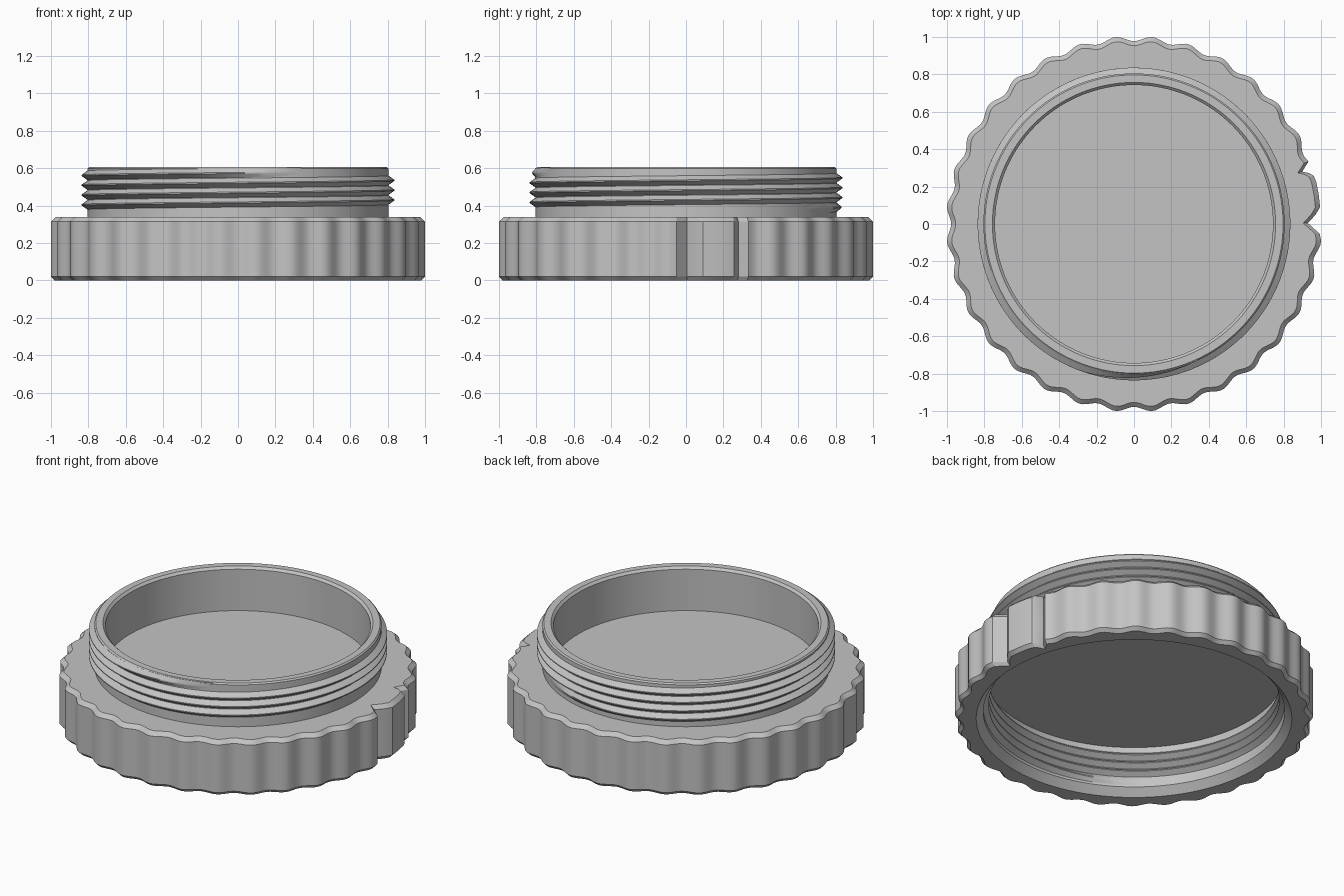
import bpy, bmesh
from math import pi, cos, sin, radians, degrees

cube = bpy.data.objects.get("Cube")
if cube:
    bpy.data.objects.remove(cube)

grey = bpy.data.materials.new("plain grey")
grey.use_nodes = True
COLOUR = (0.55, 0.55, 0.55, 1)
grey.diffuse_color = COLOUR
grey.node_tree.nodes["Principled BSDF"].inputs["Base Color"].default_value = COLOUR

LOBES = 32
PITCH = 0.0525

# Grip outline: wavy rim, with a notch and raised index tab on the left side
TAB = [(-3, 0.994), (0.3, 0.93), (3, 0.973), (5.2, 0.999), (9, 1.0), (13, 1.0),
       (15, 0.995), (16.2, 0.975), (17.3, 0.942), (19, 0.976)]


def wavy(angle):
    return 0.991 - 0.013 * cos(LOBES * angle)


outline = [(radians(d), r) for d, r in TAB]
STEPS = 384
for i in range(STEPS):
    a = 2 * pi * i / STEPS
    if degrees(a) > TAB[-1][0] + 0.5 and degrees(a) < 360 + TAB[0][0] - 0.5:
        outline.append((a, wavy(a)))


def finish(name, bm, angle):
    bmesh.ops.recalc_face_normals(bm, faces=bm.faces)
    mesh = bpy.data.meshes.new(name)
    bm.to_mesh(mesh)
    bm.free()
    mesh.materials.append(grey)
    obj = bpy.data.objects.new(name, mesh)
    bpy.context.collection.objects.link(obj)
    bpy.ops.object.select_all(action='DESELECT')
    obj.select_set(True)
    bpy.context.view_layer.objects.active = obj
    bpy.ops.object.shade_smooth_by_angle(angle=radians(angle))
    return obj


def bridge(bm, a, b, closed):
    n = len(a)
    for i in range(n if closed else n - 1):
        j = (i + 1) % n
        bm.faces.new((a[i], a[j], b[j], b[i]))


# Body profile: (grip, radius or inset, height), from under the floor to above it
PROFILE = [
    (False, 0.845, 0.30), (False, 0.845, 0.045), (False, 0.885, 0.0),
    (True, 0.02, 0.0), (True, 0.0, 0.02), (True, 0.0, 0.315), (True, 0.025, 0.338),
    (False, 0.805, 0.338), (False, 0.805, 0.597), (False, 0.797, 0.605),
    (False, 0.757, 0.605), (False, 0.743, 0.591), (False, 0.743, 0.335),
]


def make_body():
    bm = bmesh.new()
    rings = []
    for grip, value, z in PROFILE:
        ring = []
        for a, r in outline:
            radius = r - value if grip else value
            ring.append(bm.verts.new((radius * cos(a), radius * sin(a), z)))
        rings.append(ring)
    for low, high in zip(rings, rings[1:]):
        bridge(bm, low, high, True)
    bm.faces.new(rings[0])
    bm.faces.new(rings[-1])
    return finish("cap_body", bm, 28)


def make_thread(name, root, crest, z_zero, z_start, z_end):
    """Helical ridge whose ends fade into the wall."""
    bm = bmesh.new()
    turns = (z_end - z_start) / PITCH
    count = int(turns * 128)
    first = (z_start - z_zero) / PITCH * 2 * pi
    back = root - 0.3 * (crest - root)
    half = PITCH * 0.49
    sections = []
    for i in range(count + 1):
        t = turns * i / count
        a = first + 2 * pi * t
        z = z_start + PITCH * t
        fade = max(0.02, min(1, t * 8, (turns - t) * 8))
        tip = root + (crest - root) * fade
        section = [(back, -half), (root, -half), (tip, -0.003),
                   (tip, 0.003), (root, half), (back, half)]
        sections.append([bm.verts.new((r * cos(a), r * sin(a), z + dz))
                         for r, dz in section])
    for s, t in zip(sections, sections[1:]):
        bridge(bm, s, t, True)
    bm.faces.new(sections[0])
    bm.faces.new(sections[-1])
    return finish(name, bm, 25)


make_body()
make_thread("outer_thread", 0.804, 0.836, 0.43, 0.385, 0.578)
make_thread("inner_thread", 0.846, 0.815, 0.10, 0.08, 0.27)
